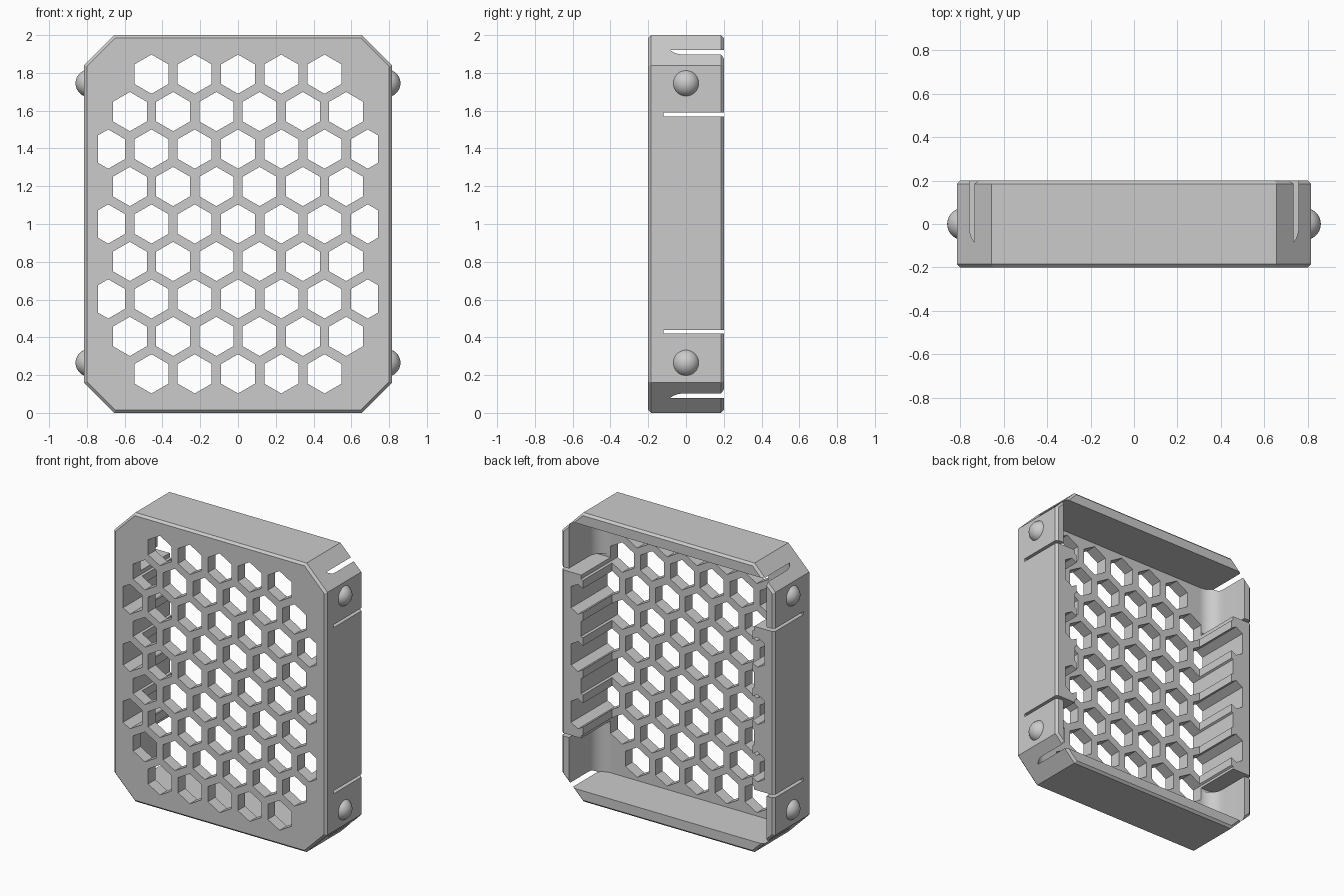
import bpy, bmesh, math

if "Cube" in bpy.data.objects:
    bpy.data.objects.remove(bpy.data.objects["Cube"], do_unlink=True)

HALF_W, HALF_D, HEIGHT, CORNER, EDGE = 0.815, 0.2, 2.0, 0.16, 0.015
FLOOR_Y, POCKET_X, RAIL_X, WALL = -0.12, 0.757, 0.65, 0.08
SLOT_LOW, SLOT_HIGH, SLOT = 0.44, 1.57, 0.02

grey = bpy.data.materials.new("light_grey")
grey.use_nodes = True
COLOR = (0.6, 0.6, 0.6, 1)
grey.diffuse_color = COLOR
grey.node_tree.nodes["Principled BSDF"].inputs["Base Color"].default_value = COLOR


def make_object(name, bm):
    bmesh.ops.recalc_face_normals(bm, faces=bm.faces)
    mesh = bpy.data.meshes.new(name)
    bm.to_mesh(mesh)
    bm.free()
    ob = bpy.data.objects.new(name, mesh)
    bpy.context.collection.objects.link(ob)
    mesh.materials.append(grey)
    return ob


def loft(bm, rings):
    """Closed solid through rings with equal point counts."""
    rows = [[bm.verts.new(p) for p in ring] for ring in rings]
    n = len(rows[0])
    for a, b in zip(rows, rows[1:]):
        for i in range(n):
            j = (i + 1) % n
            bm.faces.new((a[i], a[j], b[j], b[i]))
    bm.faces.new(rows[0])
    bm.faces.new(rows[-1])


def box(bm, x0, x1, y0, y1, z0, z1):
    ring = [(x0, y0), (x1, y0), (x1, y1), (x0, y1)]
    loft(bm, [[(x, y, z) for x, y in ring] for z in (z0, z1)])


def octagon(y, inset):
    w, h = HALF_W - inset, HEIGHT / 2 - inset
    c = CORNER - inset * (2 - math.sqrt(2))
    quarter = [(w, h - c), (w - c, h)]
    pts = quarter + [(-x, z) for x, z in reversed(quarter)]
    pts += [(-x, -z) for x, z in pts]
    return [(x, y, z + HEIGHT / 2) for x, z in pts]


# Clipped-corner shell with bevelled front and back rims
bm = bmesh.new()
loft(bm, [octagon(-HALF_D, EDGE), octagon(EDGE - HALF_D, 0),
          octagon(HALF_D - EDGE, 0), octagon(HALF_D, EDGE)])
shell = make_object("vented_cover", bm)


def cut(bm):
    cutter = make_object("cutter", bm)
    cutter.hide_render = True
    mod = shell.modifiers.new("cut", "BOOLEAN")
    mod.operation, mod.solver, mod.object = "DIFFERENCE", "EXACT", cutter
    bpy.context.view_layer.objects.active = shell
    bpy.ops.object.modifier_apply(modifier=mod.name)
    bpy.data.objects.remove(cutter, do_unlink=True)


# Main cavity between the thick side rails
bm = bmesh.new()
box(bm, -RAIL_X, RAIL_X, FLOOR_Y, 0.3, WALL, HEIGHT - WALL)
cut(bm)

# Wider end pockets with a rounded inner corner, leaving thin spring walls
R = 0.1
arc = [(POCKET_X - R + R * math.sin(t), FLOOR_Y + R - R * math.cos(t))
       for t in [math.pi / 2 * i / 12 for i in range(13)]]
half = arc + [(POCKET_X, 0.3)]
section = half + [(-x, y) for x, y in reversed(half)]
for z0, z1 in ((WALL, SLOT_LOW), (SLOT_HIGH, HEIGHT - WALL)):
    bm = bmesh.new()
    loft(bm, [[(x, y, z) for x, y in section] for z in (z0, z1)])
    cut(bm)

# Slots that free the spring walls from the rails
bm = bmesh.new()
for side in (-1, 1):
    x0, x1 = sorted((side * 0.6, side * 0.9))
    for z0, z1 in ((SLOT_LOW - SLOT, SLOT_LOW), (SLOT_HIGH, SLOT_HIGH + SLOT)):
        box(bm, x0, x1, FLOOR_Y, 0.3, z0, z1)
cut(bm)

# Honeycomb holes, the outer ones stopped at the side wall
APOTHEM, PITCH, LIMIT = 0.09, 0.229, 0.74
ROW_PITCH = PITCH * math.sqrt(3) / 2
top = 2 * APOTHEM / math.sqrt(3)
bm = bmesh.new()
for row in range(-4, 5):
    count = {4: 5, 3: 6, 2: 7, 1: 6, 0: 7}[abs(row)]
    for i in range(count):
        cx = (i - (count - 1) / 2) * PITCH
        cz = HEIGHT / 2 + row * ROW_PITCH
        r = min(APOTHEM, LIMIT - cx)
        l = min(APOTHEM, LIMIT + cx)
        zr, zl = top - r / math.sqrt(3), top - l / math.sqrt(3)
        hexagon = [(0, top), (r, zr), (r, -zr), (0, -top), (-l, -zl), (-l, zl)]
        loft(bm, [[(cx + x, y, cz + z) for x, z in hexagon] for y in (-0.3, 0.3)])
cut(bm)

# Rounded snap knobs on the spring walls
knobs = []
for side, side_name in ((-1, "right"), (1, "left")):
    for z, level in ((0.265, "lower"), (1.745, "upper")):
        bm = bmesh.new()
        bmesh.ops.create_uvsphere(bm, u_segments=40, v_segments=24, radius=0.073)
        bmesh.ops.translate(bm, verts=bm.verts, vec=(side * 0.787, 0, z))
        geom = bm.verts[:] + bm.edges[:] + bm.faces[:]
        bmesh.ops.bisect_plane(bm, geom=geom, plane_co=(side * 0.79, 0, 0),
                               plane_no=(side, 0, 0), clear_inner=True)
        bmesh.ops.holes_fill(bm, edges=[e for e in bm.edges if e.is_boundary])
        knobs.append(make_object(f"{level}_{side_name}_knob", bm))

# Smooth the curves, keep the corners crisp
bpy.ops.object.select_all(action="DESELECT")
for ob in [shell] + knobs:
    ob.select_set(True)
bpy.context.view_layer.objects.active = shell
bpy.ops.object.shade_smooth_by_angle(angle=math.radians(30))
